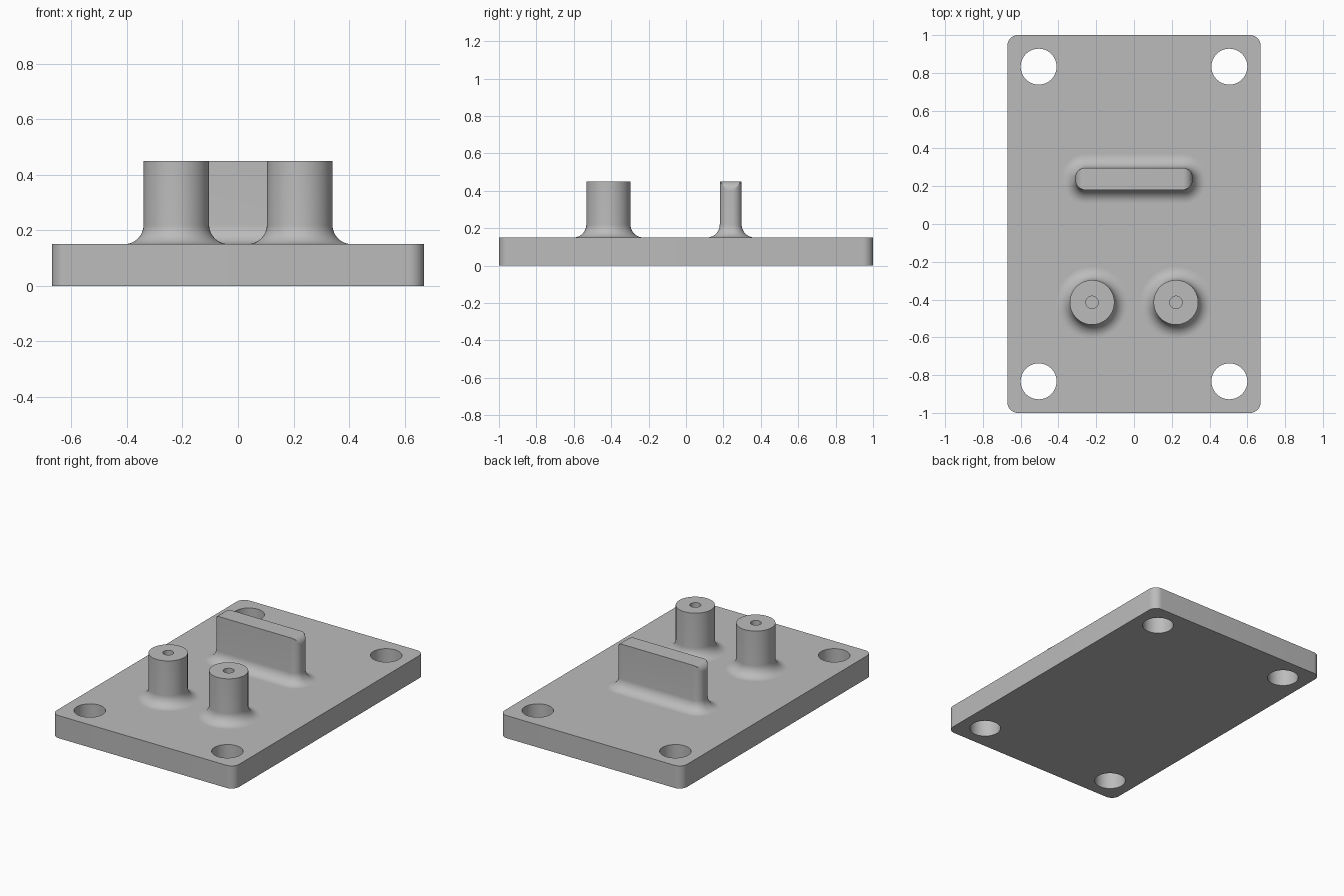
import bpy, bmesh
from math import sin, cos, pi, radians

cube = bpy.data.objects.get("Cube")
if cube:
    bpy.data.objects.remove(cube, do_unlink=True)

grey = bpy.data.materials.new("plain grey")
grey.use_nodes = True
colour = (0.5, 0.5, 0.5, 1)
grey.diffuse_color = colour
grey.node_tree.nodes["Principled BSDF"].inputs["Base Color"].default_value = colour

PLATE_TOP, TOP, FILLET, N = 0.15, 0.45, 0.07, 12
QUARTER = [pi / 2 * i / N for i in range(N + 1)]


def rounded_rect(hx, hy, r):
    """Outline of a rectangle with rounded corners, counter-clockwise."""
    return [(sx * (hx - r) + r * cos(a + q * pi / 2), sy * (hy - r) + r * sin(a + q * pi / 2))
            for q, (sx, sy) in enumerate([(1, 1), (-1, 1), (-1, -1), (1, -1)]) for a in QUARTER]


def circle(r, n=64):
    return [(r * cos(2 * pi * i / n), r * sin(2 * pi * i / n)) for i in range(n)]


def loft(name, rings, cap_bottom=True, location=(0, 0, 0)):
    """Skin a stack of (outline, height) rings and close the last one."""
    bm = bmesh.new()
    loops = [[bm.verts.new((x, y, z)) for x, y in outline] for outline, z in rings]
    for low, high in zip(loops, loops[1:]):
        for i in range(len(low)):
            j = (i + 1) % len(low)
            bm.faces.new((low[i], low[j], high[j], high[i]))
    bm.faces.new(loops[-1])
    if cap_bottom:
        bm.faces.new(loops[0][::-1])
    bmesh.ops.remove_doubles(bm, verts=bm.verts, dist=1e-5)
    mesh = bpy.data.meshes.new(name)
    bm.to_mesh(mesh)
    bm.free()
    mesh.materials.append(grey)
    ob = bpy.data.objects.new(name, mesh)
    ob.location = location
    bpy.context.collection.objects.link(ob)
    return ob


def activate(ob):
    bpy.ops.object.select_all(action="DESELECT")
    ob.select_set(True)
    bpy.context.view_layer.objects.active = ob


def smooth(ob):
    activate(ob)
    bpy.ops.object.shade_smooth_by_angle(angle=radians(30))


# Concave flare at the foot of each raised part: (outward offset, height)
flare = [(FILLET * (1 - sin(a)), PLATE_TOP + FILLET * (1 - cos(a))) for a in QUARTER]

# Base plate with four corner through-holes
outline = rounded_rect(0.67, 1.0, 0.055)
plate = loft("base_plate", [(outline, 0), (outline, PLATE_TOP)])
for sx in (-1, 1):
    for sy in (-1, 1):
        cutter = loft("hole_cutter", [(circle(0.095), -0.1), (circle(0.095), 0.3)],
                      location=(sx * 0.505, sy * 0.833, 0))
        cutter.hide_render = True
        mod = plate.modifiers.new("hole", "BOOLEAN")
        mod.operation, mod.solver, mod.object = "DIFFERENCE", "EXACT", cutter
        activate(plate)
        bpy.ops.object.modifier_apply(modifier=mod.name)
        bpy.data.objects.remove(cutter, do_unlink=True)
smooth(plate)

# Pair of round posts, each with a blind pilot hole
R, BORE = 0.118, 0.033
for side, sx in (("left", 1), ("right", -1)):
    rings = [(circle(R + d), z) for d, z in flare]
    rings += [(circle(R), TOP), (circle(BORE), TOP), (circle(BORE), TOP - 0.22)]
    smooth(loft(side + "_post", rings, False, (sx * 0.222, -0.415, 0)))

# Upright rib with rounded vertical corners and rounded upper ends
HX, HY, CORNER = 0.31, 0.0585, 0.05
rings = [(rounded_rect(HX + d, HY + d, CORNER + d), z) for d, z in flare]
for a in QUARTER:
    limit = HX - CORNER + CORNER * cos(a)
    section = [(max(-limit, min(limit, x)), y) for x, y in rounded_rect(HX, HY, CORNER)]
    rings.append((section, TOP - CORNER + CORNER * sin(a)))
smooth(loft("upright_rib", rings, False, (0, 0.239, 0)))
